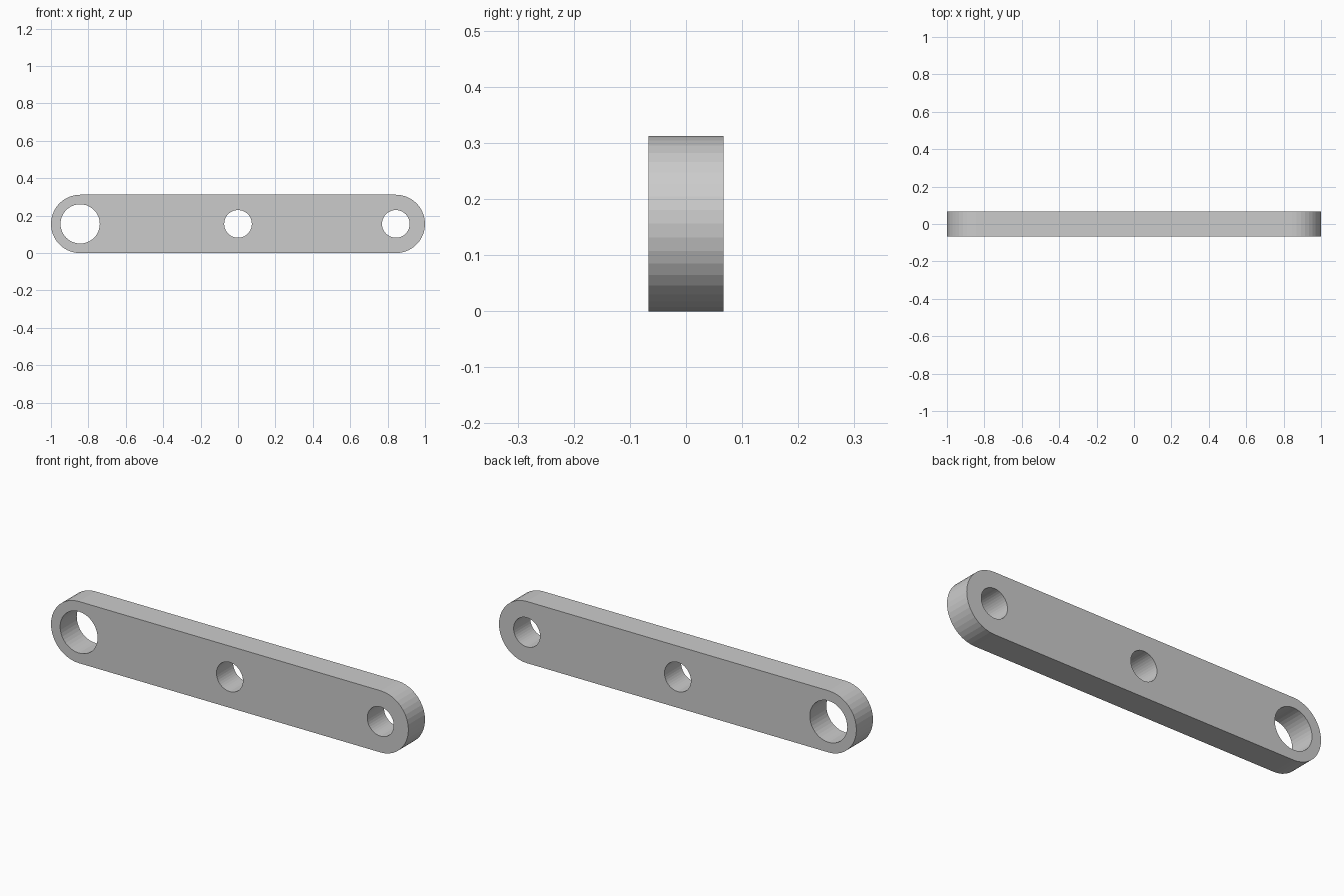
import bpy
import bmesh
from math import sin, cos, pi

if "Cube" in bpy.data.objects:
    bpy.data.objects.remove(bpy.data.objects["Cube"])

R = 0.156          # end radius, half the bar height
END = 1.0 - R      # x of the end centres
HALF_Y = 0.0665    # half thickness
SEG = 40           # sides per full circle


def arc(cx, r, start, steps):
    return [(cx + r * cos(start + 2 * pi * i / SEG),
             R + r * sin(start + 2 * pi * i / SEG)) for i in range(steps)]


def add_loop(curve, pts):
    s = curve.splines.new('POLY')
    s.points.add(len(pts) - 1)
    for p, (x, z) in zip(s.points, pts):
        p.co = (x, z, 0, 1)
    s.use_cyclic_u = True


# Profile: rounded bar outline with three holes
curve = bpy.data.curves.new("link_bar", 'CURVE')
curve.dimensions = '2D'
curve.fill_mode = 'BOTH'
curve.extrude = HALF_Y
add_loop(curve, arc(END, R, -pi / 2, SEG // 2 + 1) + arc(-END, R, pi / 2, SEG // 2 + 1))
for x, r in ((-END, 0.105), (0, 0.074), (END, 0.074)):
    add_loop(curve, arc(x, r, 0, SEG))

bar = bpy.data.objects.new("link_bar", curve)
bpy.context.collection.objects.link(bar)
bar.rotation_euler = (pi / 2, 0, 0)

# Solid mesh with welded edges and flat faces
bpy.context.view_layer.objects.active = bar
bar.select_set(True)
bpy.ops.object.convert(target='MESH')
bpy.ops.object.transform_apply(location=False, rotation=True, scale=False)
bm = bmesh.new()
bm.from_mesh(bar.data)
bmesh.ops.remove_doubles(bm, verts=bm.verts, dist=1e-5)
bmesh.ops.recalc_face_normals(bm, faces=bm.faces)
for f in bm.faces:
    f.smooth = False
bm.to_mesh(bar.data)
bm.free()
